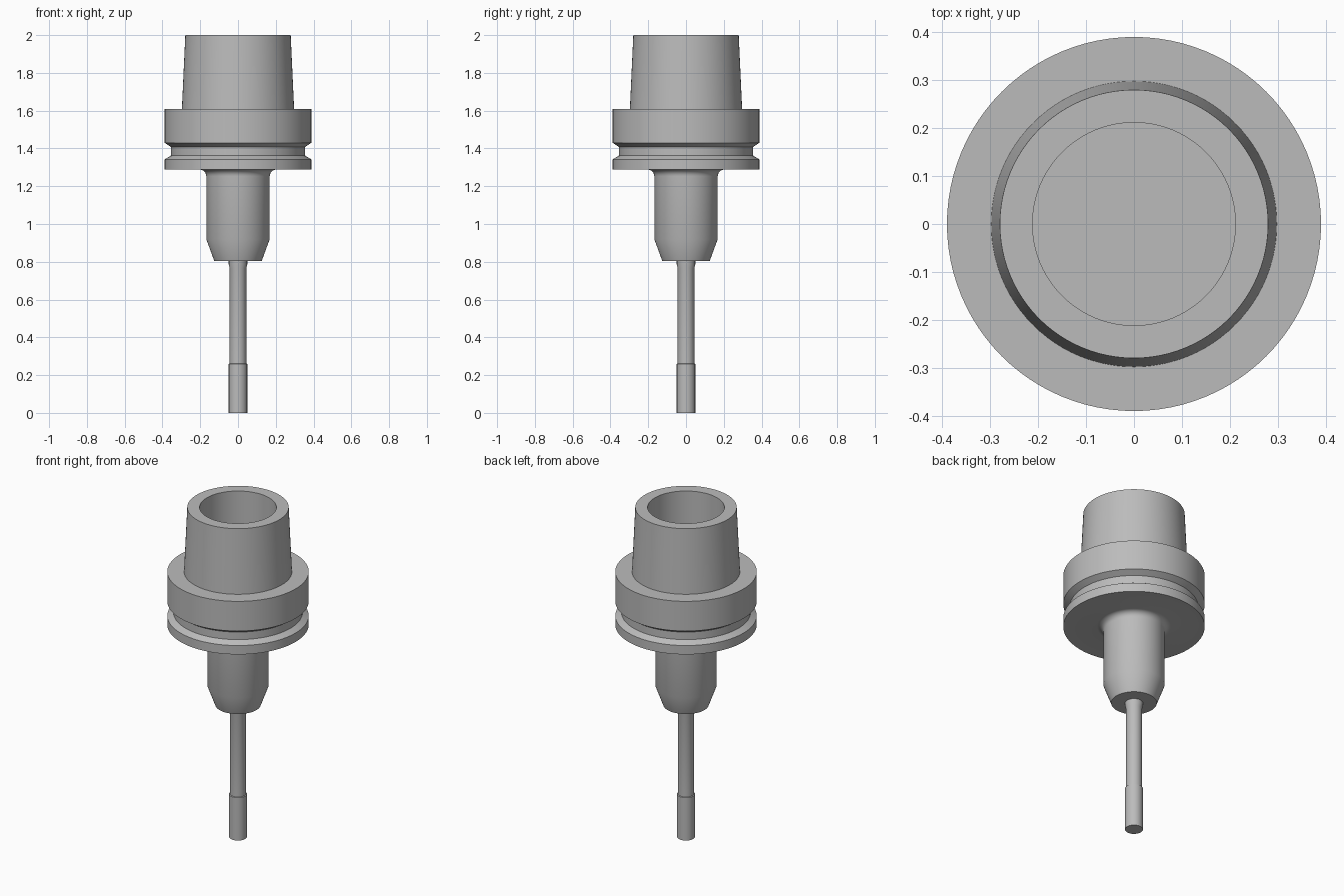
import bpy
import math

SEGMENTS = 96

cube = bpy.data.objects.get("Cube")
if cube:
    bpy.data.objects.remove(cube, do_unlink=True)

steel = bpy.data.materials.new("steel_grey")
steel.use_nodes = True
GREY = (0.5, 0.5, 0.5, 1.0)
steel.diffuse_color = GREY
steel.node_tree.nodes["Principled BSDF"].inputs["Base Color"].default_value = GREY


def lathe(name, profile):
    """Revolve a profile of (radius, height), running upward outside, about z."""
    verts, rings, faces = [], [], []
    for r, z in profile:
        count = SEGMENTS if r > 0 else 1
        start = len(verts)
        for i in range(count):
            a = math.tau * i / SEGMENTS
            verts.append((r * math.cos(a), r * math.sin(a), z))
        rings.append([start + i % count for i in range(SEGMENTS)])
    for low, high in zip(rings, rings[1:]):
        for i in range(SEGMENTS):
            j = (i + 1) % SEGMENTS
            loop = [low[i], low[j], high[j], high[i]]
            faces.append(list(dict.fromkeys(loop)))
    mesh = bpy.data.meshes.new(name)
    mesh.from_pydata(verts, [], faces)
    mesh.materials.append(steel)
    obj = bpy.data.objects.new(name, mesh)
    bpy.context.collection.objects.link(obj)
    bpy.ops.object.select_all(action="DESELECT")
    obj.select_set(True)
    bpy.context.view_layer.objects.active = obj
    bpy.ops.object.shade_smooth_by_angle(angle=math.radians(28))
    return obj


# Cutting tool: wide tip, relieved neck, short shank
lathe("cutting_tool", [
    (0, 0), (0.049, 0), (0.049, 0.26), (0.044, 0.262),
    (0.044, 0.765), (0.049, 0.785), (0.049, 0.82), (0, 0.82)])

# Holder: nose, fillet, grooved flange, taper shank and blind bore
FILLET = 0.035
fillet = [(0.168 + FILLET * (1 - math.cos(a)), 1.288 - FILLET * (1 - math.sin(a)))
          for a in (math.pi / 2 * k / 6 for k in range(7))]
lathe("tool_holder", [
    (0, 0.803), (0.125, 0.803), (0.168, 0.92), *fillet,
    (0.389, 1.288), (0.389, 1.342), (0.355, 1.362), (0.355, 1.408),
    (0.389, 1.43), (0.389, 1.61), (0.297, 1.61), (0.279, 2.0),
    (0.211, 2.0), (0.211, 1.61), (0, 1.61)])
